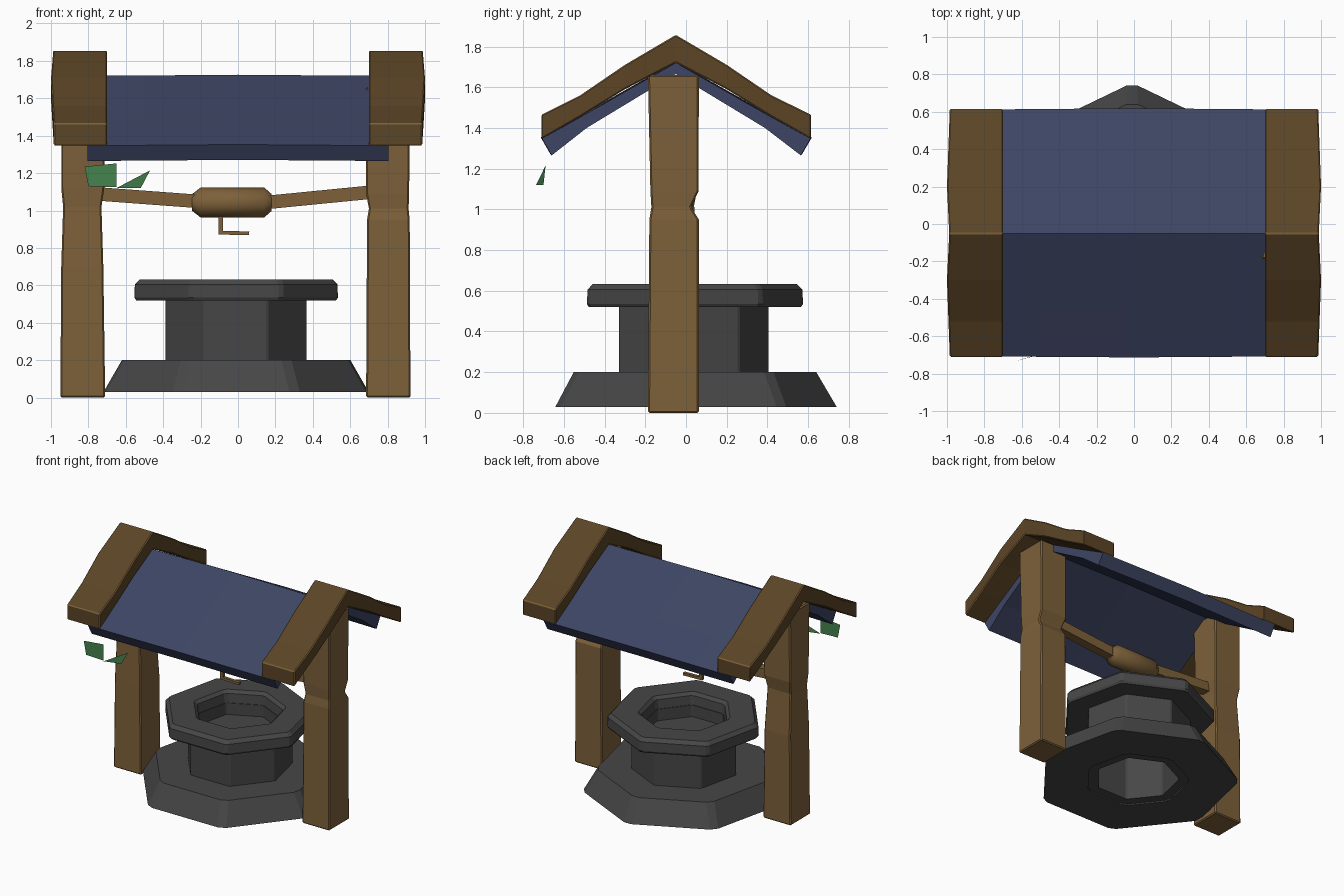
import bpy, bmesh, math
from mathutils import Vector

if "Cube" in bpy.data.objects:
    bpy.data.objects.remove(bpy.data.objects["Cube"])


def mat(name, rgb):
    m = bpy.data.materials.new(name)
    m.diffuse_color = (*rgb, 1)
    m.use_nodes = True
    m.node_tree.nodes["Principled BSDF"].inputs["Base Color"].default_value = m.diffuse_color
    return m


WOOD = mat("light_wood", (0.205, 0.118, 0.042))
DARK = mat("dark_wood", (0.105, 0.058, 0.019))
BLUE = mat("roof_blue", (0.047, 0.060, 0.125))
GREY = mat("stone_grey", (0.062, 0.062, 0.062))
GREEN = mat("leaf_green", (0.062, 0.23, 0.078))


def make(name, verts, faces, mats, bevel=0, bevel_mat=-1, smooth=False):
    me = bpy.data.meshes.new(name)
    me.from_pydata([tuple(v) for v in verts], [], faces)
    bm = bmesh.new()
    bm.from_mesh(me)
    bmesh.ops.recalc_face_normals(bm, faces=bm.faces)
    bm.to_mesh(me)
    bm.free()
    for m in mats:
        me.materials.append(m)
    ob = bpy.data.objects.new(name, me)
    bpy.context.collection.objects.link(ob)
    if bevel:
        b = ob.modifiers.new("Bevel", 'BEVEL')
        b.width, b.segments, b.limit_method = bevel, 1, 'ANGLE'
        b.angle_limit = math.radians(35)
        b.material = bevel_mat
    if smooth:
        bpy.context.view_layer.objects.active = ob
        ob.select_set(True)
        bpy.ops.object.shade_smooth_by_angle(angle=math.radians(40))
        ob.select_set(False)
    return ob


def loft(name, rings, mats, closed=False, **kw):
    """Skin equal rings of points; closed joins last ring to first, else caps."""
    n, k = len(rings[0]), len(rings)
    verts = [p for r in rings for p in r]
    faces = []
    for i in range(k if closed else k - 1):
        j = (i + 1) % k
        for a in range(n):
            b = (a + 1) % n
            faces.append((i * n + a, i * n + b, j * n + b, j * n + a))
    if not closed:
        faces += [tuple(range(n)), tuple(range((k - 1) * n, k * n))]
    return make(name, verts, faces, mats, **kw)


CX, CY, RY = -0.01, 0.02, -0.05


def heptagon(r, z, cut=0.0):
    """Seven-sided ring, a corner at the back; cut trims each corner."""
    pts = []
    for i in range(7):
        a = math.pi / 2 + i * math.tau / 7
        for s in ((-1, 1) if cut else (0,)):
            t = Vector((-math.sin(a), math.cos(a))) * cut * s
            d = Vector((math.cos(a), math.sin(a))) * r + t
            pts.append((CX + d.x, CY + d.y, z))
    return pts


# Stone well: sloped foot, wall, collar and floor
loft("stone_foot", [heptagon(r, z, 0.03) for r, z in
     ((0.72, 0.03), (0.62, 0.2), (0.37, 0.2), (0.37, 0.03))], [GREY], closed=True)
loft("stone_wall", [heptagon(r, z, 0.008) for r, z in
     ((0.385, 0.04), (0.385, 0.54), (0.3, 0.54), (0.3, 0.04))], [GREY], closed=True)
loft("stone_collar", [heptagon(r, z, 0.015) for r, z in
     ((0.545, 0.52), (0.555, 0.535), (0.552, 0.605), (0.525, 0.632),
      (0.335, 0.632), (0.31, 0.61), (0.30, 0.52))], [GREY], closed=True)
loft("well_floor", [heptagon(0.31, 0.43), heptagon(0.31, 0.45)], [GREY])


def rect(x0, x1, y0, y1, z):
    return [(x0, y0, z), (x1, y0, z), (x1, y1, z), (x0, y1, z)]


# Hewn posts with a notch half way up
left = [(-0.95, -0.71, -0.185, 0.062, 0), (-0.945, -0.72, -0.18, 0.062, 0.7),
        (-0.935, -0.73, -0.17, 0.04, 1.02), (-0.945, -0.715, -0.175, 0.06, 1.12),
        (-0.945, -0.71, -0.185, 0.062, 1.66)]
right = [(0.685, 0.922, -0.187, 0.063, 0), (0.69, 0.918, -0.18, 0.063, 0.95),
         (0.70, 0.912, -0.17, 0.025, 1.01), (0.685, 0.915, -0.175, 0.062, 1.09),
         (0.685, 0.92, -0.187, 0.063, 1.66)]
for name, st in (("left_post", left), ("right_post", right)):
    loft(name, [rect(*s) for s in st], [WOOD], bevel=0.008)

# Gable beams: stations of (offset from ridge, top, bottom, outer x)
stations = [(-0.66, 1.465, 1.345, 0.985), (-0.47, 1.56, 1.455, 0.992),
            (-0.25, 1.71, 1.59, 1.0), (0, 1.857, 1.72, 0.988),
            (0.25, 1.71, 1.59, 1.0), (0.47, 1.56, 1.455, 0.992),
            (0.665, 1.465, 1.345, 0.985)]
for name, s in (("left_gable_beam", -1), ("right_gable_beam", 1)):
    loft(name, [[(s * 0.70, RY + y, t), (s * xo, RY + y, t),
                 (s * xo, RY + y, b), (s * 0.70, RY + y, b)]
                for y, t, b, xo in stations], [DARK, WOOD], bevel=0.006, bevel_mat=1)

# Blue roof: folded slab, slightly bowed along its length
profile = [(-0.66, 1.347), (-0.42, 1.482), (0, 1.72), (0.42, 1.482), (0.665, 1.347),
           (0.617, 1.265), (0.44, 1.40), (0, 1.665), (-0.44, 1.40), (-0.613, 1.265)]
loft("roof_sheet", [[(x, RY + y * k, z + dz) for y, z in profile]
     for x, k, dz in ((-0.805, 0.995, 0), (-0.5, 1, 0.002), (0, 1.005, 0.006),
                      (0.5, 1, 0.002), (0.805, 0.995, 0))], [BLUE])


def bar(name, a, b, w, h, m=WOOD):
    """Square bar from a to b, both ends given as (x, z)."""
    d = Vector((b[0] - a[0], b[1] - a[1])).normalized()
    n = Vector((-d.y, d.x)) * h / 2
    ring = lambda p: [(p[0] + s * n.x, RY - 0.01 + t * w / 2, p[1] + s * n.y)
                      for s, t in ((-1, -1), (-1, 1), (1, 1), (1, -1))]
    return loft(name, [ring(a), ring(b)], [m])


# Windlass: two axle arms, a roller and a hook
bar("left_axle", (-0.74, 1.088), (-0.2, 1.048), 0.07, 0.072)
bar("right_axle", (0.71, 1.098), (0.14, 1.042), 0.07, 0.072)
loft("roller", [[(x, RY - 0.01 + r * math.cos(a), 1.043 + r * math.sin(a))
                 for a in [(i + 0.5) * math.tau / 10 for i in range(10)]]
     for x, r in ((-0.245, 0.045), (-0.20, 0.08), (0.14, 0.08), (0.18, 0.045))],
     [WOOD], smooth=True)
bar("hook_stem", (-0.093, 0.98), (-0.093, 0.872), 0.025, 0.025)
bar("hook_arm", (-0.105, 0.882), (0.06, 0.878), 0.025, 0.02)

# Two loose leaves by the front left eave
make("leaves", [(-0.82, -0.737, 1.235), (-0.65, -0.737, 1.252), (-0.65, -0.737, 1.125),
                (-0.80, -0.737, 1.13), (-0.65, -0.737, 1.12), (-0.47, -0.69, 1.215),
                (-0.52, -0.70, 1.12)], [(0, 3, 2, 1), (4, 6, 5)], [GREEN])
